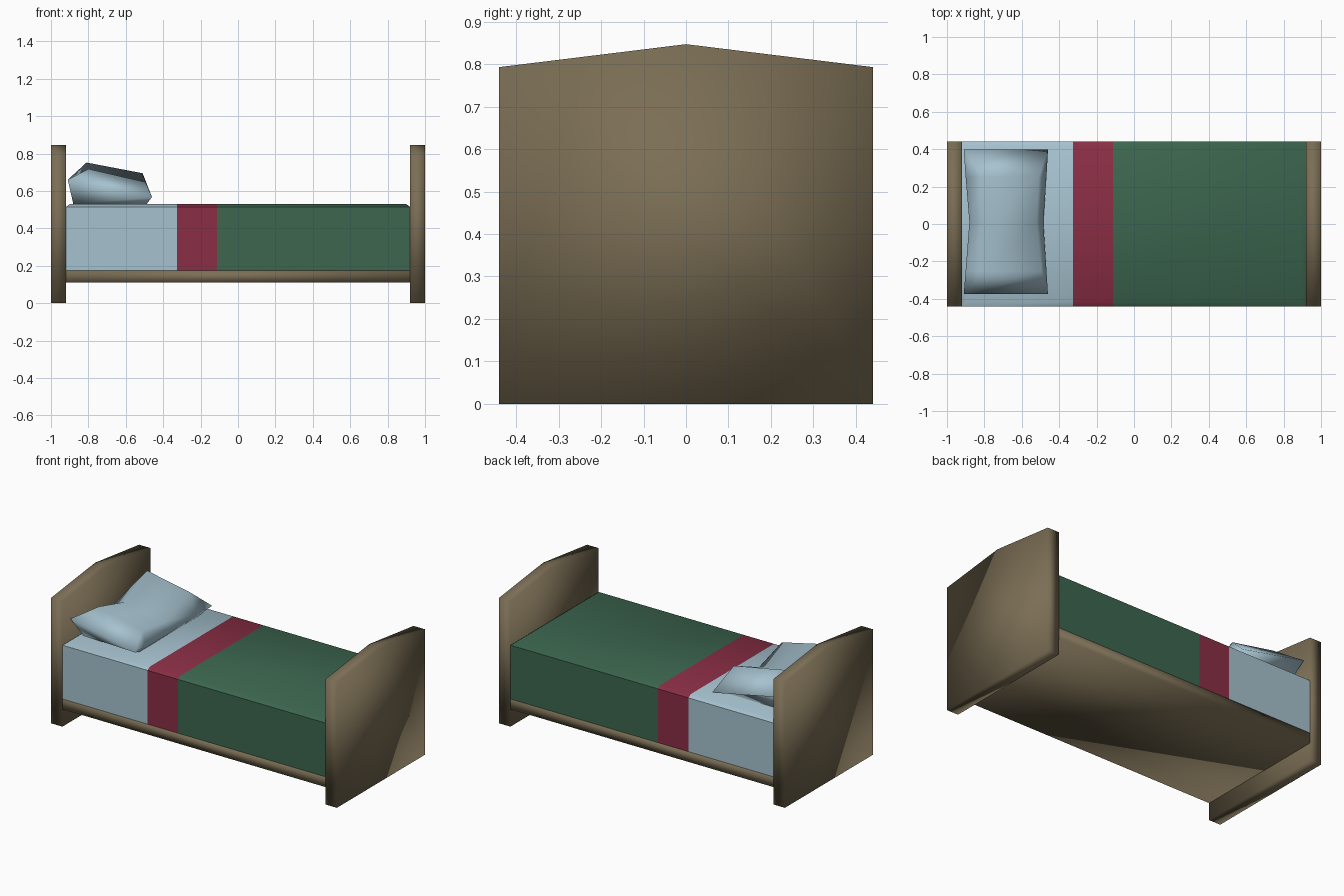
import bpy, bmesh

if "Cube" in bpy.data.objects:
    bpy.data.objects.remove(bpy.data.objects["Cube"])


def material(name, rgb):
    lin = [c / 12.92 if c <= 0.04045 else ((c + 0.055) / 1.055) ** 2.4 for c in rgb]
    m = bpy.data.materials.new(name)
    m.diffuse_color = (*lin, 1)
    m.use_nodes = True
    m.node_tree.nodes["Principled BSDF"].inputs["Base Color"].default_value = m.diffuse_color
    return m


wood = material("brown_wood", (0.48, 0.43, 0.33))
linen = material("pale_blue_linen", (0.65, 0.76, 0.81))
red = material("dark_red_band", (0.54, 0.18, 0.27))
green = material("green_blanket", (0.235, 0.40, 0.31))


def finish(bm, name, mats, angle=None):
    bmesh.ops.recalc_face_normals(bm, faces=bm.faces)
    me = bpy.data.meshes.new(name)
    bm.to_mesh(me)
    bm.free()
    ob = bpy.data.objects.new(name, me)
    bpy.context.collection.objects.link(ob)
    for m in mats:
        me.materials.append(m)
    bpy.ops.object.select_all(action='DESELECT')
    ob.select_set(True)
    bpy.context.view_layer.objects.active = ob
    if angle:
        bpy.ops.object.shade_smooth_by_angle(angle=angle)
    else:
        bpy.ops.object.shade_smooth()
    return ob


def loft(sections, bm):
    """Skin a row of equal-length point loops and cap both ends."""
    rings = [[bm.verts.new(p) for p in s] for s in sections]
    n = len(rings[0])
    for a, b in zip(rings, rings[1:]):
        for i in range(n):
            j = (i + 1) % n
            bm.faces.new((a[i], a[j], b[j], b[i]))
    bm.faces.new(rings[0])
    bm.faces.new(rings[-1])


def box(x, y, z0, z1):
    bm = bmesh.new()
    loft([[(sx * x, sy * y, z) for sx, sy in ((-1, -1), (1, -1), (1, 1), (-1, 1))]
          for z in (z0, z1)], bm)
    return bm


# Peaked head and foot boards
outline = [(-0.44, 0), (0.44, 0), (0.44, 0.793), (0, 0.847), (-0.44, 0.793)]
for name, x0, x1 in (("headboard", -1, -0.92), ("footboard", 0.92, 1)):
    bm = bmesh.new()
    loft([[(x, y, z) for y, z in outline] for x in (x0, x1)], bm)
    finish(bm, name, [wood])

# Base slab between the boards
finish(box(0.92, 0.44, 0.11, 0.175), "bed_base", [wood])

# Bedding: box with a chamfered top, cut into sheet, band and blanket
bm = bmesh.new()
loft([[(sx * x, sy * y, z) for sx, sy in ((-1, -1), (1, -1), (1, 1), (-1, 1))]
      for x, y, z in ((0.92, 0.44, 0.175), (0.92, 0.44, 0.515), (0.9, 0.415, 0.53))], bm)
cuts = (-0.325, -0.112)
for x in cuts:
    bmesh.ops.bisect_plane(bm, geom=bm.verts[:] + bm.edges[:] + bm.faces[:],
                           plane_co=(x, 0, 0), plane_no=(1, 0, 0))
for f in bm.faces:
    f.material_index = sum(f.calc_center_median().x > x for x in cuts)
finish(bm, "bedding", [linen, red, green], 0.9)


# Tilted pillow: full lobes either side of a sagging waist, pinched ends
def section(y, left, top_l, top_r, right):
    bottom_y = y * 1.15
    pts = [(x, y, z) for x, z in (left, top_l, top_r, right)]
    return pts + [(-0.49, bottom_y, 0.528), (-0.88, bottom_y, 0.528)]


def pinched(y):
    a, b = (-0.91, y, 0.66), (-0.46, y, 0.568)
    return [a, a, b, b, b, a]


bm = bmesh.new()
loft([
    pinched(-0.375),
    section(-0.25, (-0.90, 0.645), (-0.80, 0.718), (-0.495, 0.648), (-0.468, 0.562)),
    section(0.01, (-0.88, 0.61), (-0.80, 0.648), (-0.52, 0.597), (-0.485, 0.555)),
    section(0.25, (-0.90, 0.65), (-0.81, 0.752), (-0.51, 0.695), (-0.468, 0.565)),
    pinched(0.397),
], bm)
bmesh.ops.remove_doubles(bm, verts=bm.verts, dist=0.0005)
finish(bm, "pillow", [linen])
